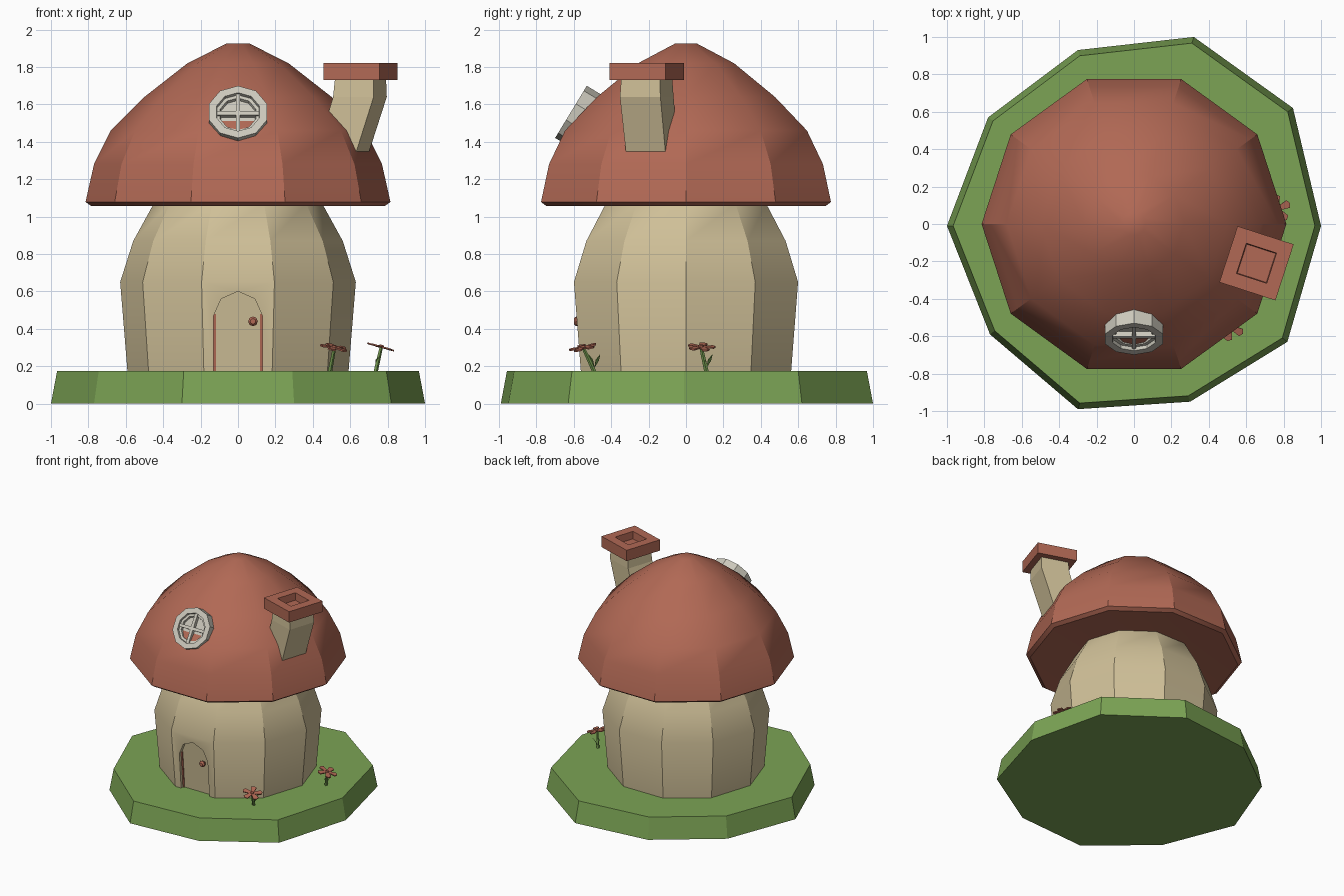
import bpy, bmesh
from math import sin, cos, pi, radians
from mathutils import Matrix, Vector

old = bpy.data.objects.get("Cube")
if old:
    bpy.data.objects.remove(old, do_unlink=True)


def material(name, rgb):
    m = bpy.data.materials.new(name)
    m.use_nodes = True
    m.diffuse_color = (*rgb, 1)
    m.node_tree.nodes["Principled BSDF"].inputs["Base Color"].default_value = (*rgb, 1)
    return m


RED = material("brick red", (0.44, 0.14, 0.09))
CREAM = material("cream wall", (0.62, 0.52, 0.31))
GREEN = material("grass green", (0.20, 0.37, 0.09))
GREY = material("pale grey", (0.60, 0.58, 0.50))


def ring(n, r, z, phase=0.0, cx=0.0, cy=0.0):
    """Regular polygon at height z."""
    return [Vector((cx + r * cos(phase + 2 * pi * i / n),
                    cy + r * sin(phase + 2 * pi * i / n), z)) for i in range(n)]


def loft(name, rings, mat, smooth=None, matrix=None):
    """Skin a stack of equal rings and cap both ends."""
    bm = bmesh.new()
    loops = [[bm.verts.new(p) for p in r] for r in rings]
    n = len(loops[0])
    for a, b in zip(loops, loops[1:]):
        for i in range(n):
            j = (i + 1) % n
            bm.faces.new((a[i], a[j], b[j], b[i]))
    bm.faces.new(loops[0][::-1])
    bm.faces.new(loops[-1])
    bmesh.ops.recalc_face_normals(bm, faces=bm.faces)
    if matrix:
        bm.transform(matrix)
    mesh = bpy.data.meshes.new(name)
    bm.to_mesh(mesh)
    bm.free()
    mesh.materials.append(mat)
    ob = bpy.data.objects.new(name, mesh)
    bpy.context.collection.objects.link(ob)
    if smooth:
        select(ob)
        bpy.ops.object.shade_smooth_by_angle(angle=radians(smooth))
    return ob


def select(ob):
    bpy.ops.object.select_all(action='DESELECT')
    ob.select_set(True)
    bpy.context.view_layer.objects.active = ob


def lathe(name, profile, n, mat, phase=0.0, smooth=None, matrix=None):
    return loft(name, [ring(n, r, z, phase) for r, z in profile], mat, smooth, matrix)


def box(name, size, mat, matrix):
    x, y, z = (s / 2 for s in size)
    base = [(-x, -y), (x, -y), (x, y), (-x, y)]
    return loft(name, [[Vector((a, b, h)) for a, b in base] for h in (-z, z)],
                mat, matrix=matrix)


# Irregular grass island
outline = [(1, -.01), (.85, .62), (.32, 1), (-.3, .93), (-.78, .57),
           (-1, -.01), (-.77, -.59), (-.3, -.99), (.3, -.95), (.82, -.63)]
loft("grass_base", [[Vector((x * s, y * s, z)) for x, y in outline]
                    for s, z in ((1, 0), (.967, .175))], GREEN)

# Stalk walls
wall = lathe("stalk_wall", [(.59, .16), (.63, .65), (.56, .87), (.45, 1.07), (.4, 1.14)],
             10, CREAM)


# Arched door recess, parallel to the leaning front wall
def wall_y(z):
    return -.561 - .081 * (z - .17)


half = [(.13, .1), (.13, .47), (.09, .56)]
arch = half + [(0, .6)] + [(-x, z) for x, z in reversed(half)]
cutter = loft("door_cutter", [[Vector((x, wall_y(z) + d, z)) for x, z in arch]
                              for d in (-.1, .03)], CREAM)
cut = wall.modifiers.new("door_recess", 'BOOLEAN')
cut.operation = 'DIFFERENCE'
cut.solver = 'EXACT'
cut.object = cutter
select(wall)
bpy.ops.object.modifier_apply(modifier=cut.name)
bpy.data.objects.remove(cutter, do_unlink=True)
bpy.ops.object.shade_smooth_by_angle(angle=radians(30))

# Door edge strips and knob
lean = Matrix.Rotation(.081, 4, 'X')
for side, s in (("left", 1), ("right", -1)):
    box(f"door_strip_{side}", (.012, .009, .31), RED,
        Matrix.Translation((s * .124, wall_y(.325) + .027, .325)) @ lean)
lathe("door_knob", [(.01, 0), (.01, .015), (.024, .022), (.026, .035), (.015, .047)],
      8, RED, matrix=Matrix.Translation((.08, wall_y(.44) + .03, .44))
      @ Matrix.Rotation(pi / 2, 4, 'X'))

# Mushroom cap roof
lathe("roof_cap", [(.4, 1.075), (.785, 1.057), (.815, 1.078), (.77, 1.28), (.68, 1.46),
                   (.5, 1.64), (.27, 1.82), (.062, 1.925)], 10, RED, smooth=30)

# Round roof window, tilted with the roof
tilt = Matrix.Translation((0, -.615, 1.56)) @ Matrix.Rotation(radians(58.7), 4, 'X')
lathe("window_frame", [(.163, -.1), (.163, 0), (.12, 0), (.118, -.02), (.1, -.022),
                       (.096, -.04)], 10, GREY, phase=pi / 10, matrix=tilt)
for name, size in (("window_bar_upright", (.024, .236, .03)),
                   ("window_bar_cross", (.236, .024, .03))):
    box(name, size, GREY, tilt @ Matrix.Translation((0, 0, -.025)))

# Bent chimney and its hollow top
turn = radians(27)
loft("chimney_shaft", [ring(4, r, z, turn, x, y) for r, z, x, y in (
    (.15, 1.25, .53, -.172), (.157, 1.35, .562, -.182),
    (.161, 1.64, .652, -.21), (.153, 1.74, .655, -.21))], CREAM)
lathe("chimney_top", [(.223, 1.73), (.223, 1.82), (.12, 1.82), (.115, 1.76)], 4, RED,
      phase=turn, matrix=Matrix.Translation((.655, -.21, 0)))

# Flowers leaning outwards
petals = []
for k in range(5):
    a = k * 2 * pi / 5
    petals += [(r, a + d) for r, d in ((.022, -.63), (.07, -.32), (.078, 0), (.07, .32))]
for name, foot, head in (("front_flower", (.49, -.49, .17), (.515, -.55, .30)),
                         ("side_flower", (.735, .11, .17), (.765, .08, .303))):
    foot, head = Vector(foot), Vector(head)
    loft(name + "_stem", [ring(5, .013, foot.z, 0, foot.x, foot.y),
                          ring(5, .01, head.z, 0, head.x, head.y)], GREEN)
    # Blossom tipped away from the house
    out = Vector((head.x, head.y, 0)).normalized()
    face = (Vector((0, 0, 1)) + out * .28).to_track_quat('Z', 'Y').to_matrix().to_4x4()
    place = Matrix.Translation(head) @ face
    loft(name + "_petals", [[Vector((r * cos(a), r * sin(a), z)) for r, a in petals]
                            for z in (-.004, .004)], RED, matrix=place)
    lathe(name + "_centre", [(.018, 0), (.012, .012)], 6, RED, matrix=place)
    # Pair of leaves
    for side, s in (("left", 1), ("right", -1)):
        spin = Matrix.Translation(foot + Vector((0, 0, .02))) @ Matrix.Rotation(s * .9, 4, 'Z')
        loft(f"{name}_leaf_{side}",
             [[Vector((x, y, z + t)) for x, y, z in ((0, 0, 0), (.02, -.014, .04),
                                                     (.04, 0, .07), (.02, .014, .04))]
              for t in (0, .005)], GREEN, matrix=spin)
